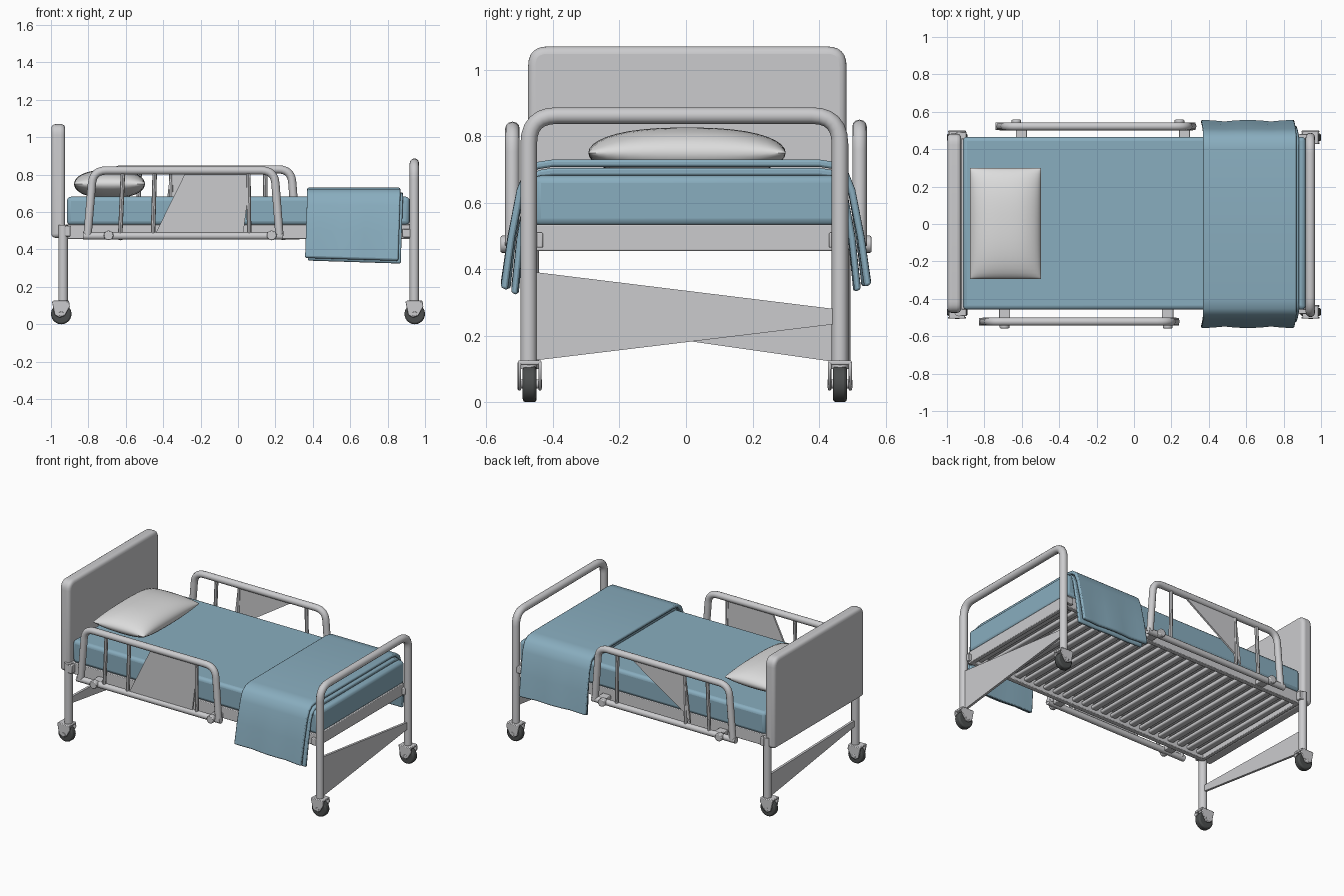
import bpy, bmesh, math
from mathutils import Vector

if "Cube" in bpy.data.objects:
    bpy.data.objects.remove(bpy.data.objects["Cube"])


def material(name, rgb):
    m = bpy.data.materials.new(name)
    m.diffuse_color = (*rgb, 1)
    m.use_nodes = True
    m.node_tree.nodes["Principled BSDF"].inputs["Base Color"].default_value = m.diffuse_color
    return m


GREY = material("light grey metal", (0.6, 0.6, 0.615))
WHITE = material("pillow white", (0.72, 0.72, 0.72))
BLUE = material("bedding blue", (0.25, 0.42, 0.52))
DARK = material("wheel rubber", (0.07, 0.075, 0.075))


def finish(bm, name, mat, bevel=0, segs=2, smooth=True):
    bmesh.ops.recalc_face_normals(bm, faces=bm.faces)
    me = bpy.data.meshes.new(name)
    bm.to_mesh(me)
    bm.free()
    ob = bpy.data.objects.new(name, me)
    bpy.context.collection.objects.link(ob)
    me.materials.append(mat)
    bpy.ops.object.select_all(action='DESELECT')
    ob.select_set(True)
    bpy.context.view_layer.objects.active = ob
    if bevel:
        b = ob.modifiers.new("bevel", 'BEVEL')
        b.width, b.segments, b.limit_method = bevel, segs, 'ANGLE'
        b.angle_limit = math.radians(40)
    if smooth:
        bpy.ops.object.shade_smooth_by_angle(angle=math.radians(40))
    return ob


def loft(bm, rings, cap=True, closed=False):
    vs = [[bm.verts.new(p) for p in r] for r in rings]
    n = len(vs[0])
    for i in range(len(vs) if closed else len(vs) - 1):
        a, b = vs[i], vs[(i + 1) % len(vs)]
        for j in range(n):
            bm.faces.new((a[j], a[(j + 1) % n], b[(j + 1) % n], b[j]))
    if cap:
        bm.faces.new(vs[0])
        bm.faces.new(vs[-1])


def box(name, x, y, z, mat, bevel=0.004, segs=2):
    bm = bmesh.new()
    loft(bm, [[(x[0], y[0], k), (x[1], y[0], k), (x[1], y[1], k), (x[0], y[1], k)] for k in z])
    return finish(bm, name, mat, bevel, segs)


def fillet(pts, r, n=6):
    """Round the inner corners of an open path."""
    pts = [Vector(p) for p in pts]
    out = [pts[0]]
    for a, b, c in zip(pts, pts[1:], pts[2:]):
        p, q = b + (a - b).normalized() * r, b + (c - b).normalized() * r
        for i in range(n + 1):
            t = i / n
            out.append(p * (1 - t) ** 2 + b * 2 * t * (1 - t) + q * t * t)
    return out + [pts[-1]]


def tube(name, pts, r, mat=GREY, sides=12):
    pts = [Vector(p) for p in pts]
    # every path lies in a plane of constant x or constant y
    nrm = Vector((1, 0, 0)) if all(abs(p.x - pts[0].x) < 1e-6 for p in pts) else Vector((0, 1, 0))
    rings = []
    for i, p in enumerate(pts):
        t = (pts[min(i + 1, len(pts) - 1)] - pts[max(i - 1, 0)]).normalized()
        s = t.cross(nrm)
        rings.append([p + r * (math.cos(a) * nrm + math.sin(a) * s)
                      for a in (2 * math.pi * k / sides for k in range(sides))])
    bm = bmesh.new()
    loft(bm, rings)
    return finish(bm, name, mat)


def plate(name, pts, axis, at, thick, mat=GREY, bevel=0, segs=2):
    """Flat outline (x,z) facing y, or (y,z) facing x."""
    bm = bmesh.new()
    loft(bm, [[(d, p[0], p[1]) if axis == 'x' else (p[0], d, p[1]) for p in pts]
              for d in (at - thick / 2, at + thick / 2)])
    return finish(bm, name, mat, bevel, segs)


def knob(name, x, y, z, r, depth, mat=GREY, sides=16, bevel=0.005):
    return plate(name, [(x + r * math.cos(2 * math.pi * k / sides), z + r * math.sin(2 * math.pi * k / sides))
                        for k in range(sides)], 'y', y, depth, mat, bevel)


# Headboard and its legs
outline = fillet([(-0.475, 0.462, 0), (-0.475, 1.07, 0), (0.483, 1.07, 0), (0.483, 0.462, 0)], 0.06)
plate("headboard", [p[:2] for p in outline], 'x', -0.961, 0.074, GREY, 0.022, 4)
for s, side in ((-1, "front"), (1, "back")):
    tube(f"head_leg_{side}", [(-0.935, s * 0.468, 0.1), (-0.935, s * 0.468, 0.53)], 0.026)
    box(f"head_bracket_{side}", (-0.925, -0.895), sorted((s * 0.44, s * 0.492)), (0.47, 0.525), GREY)
    box(f"foot_bracket_{side}", (0.88, 0.94), sorted((s * 0.43, s * 0.48)), (0.465, 0.51), GREY)

# Foot hoop
hoop = fillet([(0.943, -0.473, 0.1), (0.943, -0.473, 0.862), (0.943, 0.463, 0.862), (0.943, 0.463, 0.1)], 0.085)
tube("foot_hoop", hoop, 0.025)

# Tapered brace panels between the legs
plate("foot_brace", [(-0.46, 0.125), (0.45, 0.235), (0.45, 0.28), (-0.46, 0.392)], 'x', 0.943, 0.016)
plate("head_brace", [(-0.455, 0.25), (0.455, 0.12), (0.455, 0.27), (-0.455, 0.29)], 'x', -0.935, 0.016)

# Casters
for x, end in ((-0.945, "head"), (0.945, "foot")):
    for y, side in ((-0.47, "front"), (0.463, "back")):
        tag = f"{end}_{side}"
        knob(f"caster_wheel_{tag}", x, y, 0.055, 0.055, 0.042, DARK, 24, 0.009)
        knob(f"caster_hub_{tag}", x, y, 0.055, 0.014, 0.075, GREY, 12, 0.003)
        for d in (-1, 1):
            plate(f"caster_fork_{tag}_{'inner' if d * y < 0 else 'outer'}",
                  [(x - 0.05, 0.122), (x - 0.035, 0.05), (x - 0.008, 0.035), (x + 0.018, 0.045),
                   (x + 0.046, 0.095), (x + 0.042, 0.122)], 'y', y + d * 0.031, 0.01, GREY, 0.003)
        box(f"caster_cap_{tag}", (x - 0.045, x + 0.042), (y - 0.035, y + 0.035), (0.112, 0.126), GREY)

# Bed frame and slats
for s, side in ((-1, "front"), (1, "back")):
    box(f"frame_side_{side}", (-0.925, 0.92), sorted((s * 0.425, s * 0.458)), (0.455, 0.532), GREY)
box("frame_end_head", (-0.925, -0.9), (-0.44, 0.44), (0.455, 0.532), GREY)
box("frame_end_foot", (0.89, 0.92), (-0.45, 0.44), (0.455, 0.535), GREY)
box("frame_deck", (-0.9, 0.89), (-0.43, 0.43), (0.515, 0.531), GREY)
for i in range(24):
    x = -0.87 + i * 1.73 / 23
    box(f"slat_{i + 1}", (x - 0.022, x + 0.022), (-0.43, 0.43), (0.475, 0.5), GREY, 0.008)

# Mattress
box("mattress", (-0.915, 0.918), (-0.458, 0.466), (0.53, 0.682), BLUE, 0.022, 3)

# Pillow
N = 20
bm = bmesh.new()
for s in (-1, 1):
    g = []
    for i in range(N + 1):
        u = math.sin(math.pi * (i / N - 0.5))
        row = []
        for j in range(N + 1):
            v = math.sin(math.pi * (j / N - 0.5))
            h = 0.076 * max(0, (1 - abs(u) ** 2.5) * (1 - abs(v) ** 2.5)) ** 0.5
            row.append(bm.verts.new((-0.687 + 0.19 * u, 0.003 + 0.297 * v, 0.75 + s * h)))
        g.append(row)
    for i in range(N):
        for j in range(N):
            bm.faces.new((g[i][j], g[i + 1][j], g[i + 1][j + 1], g[i][j + 1]))
bmesh.ops.remove_doubles(bm, verts=bm.verts, dist=1e-4)
finish(bm, "pillow", WHITE)


# Folded blanket: two layers draped over the foot of the mattress
def blanket(name, half, x0, x1, flare):
    sect = half + [(-y, z) for y, z in reversed(half)]
    rings = []
    for k in range(9):
        t = k / 8
        f = flare * math.cos(2 * math.pi * t)
        ring = []
        for y, z in sect:
            low = max(0, 0.68 - z) / 0.34
            tilt = -0.016 * t * low if y < 0 else -0.006 * t * low
            ring.append((x0 + (x1 - x0) * t - 0.012 * low, y + math.copysign(f * low, y), z + tilt))
        rings.append(ring)
    bm = bmesh.new()
    loft(bm, rings)
    return finish(bm, name, BLUE, 0.007)


blanket("blanket_outer_layer",
        [(0.40, 0.73), (0.452, 0.722), (0.487, 0.695), (0.508, 0.64), (0.532, 0.5), (0.549, 0.36),
         (0.528, 0.352), (0.511, 0.5), (0.488, 0.63), (0.47, 0.68), (0.445, 0.701), (0.40, 0.708)],
        0.37, 0.868, 0.009)
blanket("blanket_inner_layer",
        [(0.40, 0.705), (0.443, 0.698), (0.467, 0.676), (0.485, 0.63), (0.507, 0.5), (0.522, 0.345),
         (0.503, 0.338), (0.487, 0.5), (0.47, 0.62), (0.462, 0.66), (0.44, 0.677), (0.40, 0.681)],
        0.385, 0.882, 0.004)

# Side guard rails, the back one sits a little nearer the foot
for y, dx, top, side in ((-0.522, 0, 0.822, "front"), (0.522, 0.09, 0.828, "back")):
    path = fillet([(-0.805 + dx, y, 0.47), (-0.775 + dx, y, top), (0.195 + dx, y, top), (0.222 + dx, y, 0.47)], 0.07)
    tube(f"guard_hoop_{side}", path, 0.022)
    tube(f"guard_bottom_bar_{side}", [(-0.83 + dx, y, 0.472), (0.24 + dx, y, 0.472)], 0.02)
    for i, (xb, xt) in enumerate(((-0.63, -0.615), (-0.455, -0.445), (0.06, 0.055))):
        tube(f"guard_post_{side}_{i + 1}", [(xb + dx, y, 0.472), (xt + dx, y, top)], 0.012, GREY, 8)
    for i, x in enumerate((-0.692, 0.18)):
        knob(f"guard_knob_{side}_{i + 1}", x + dx * 0.7, y * 1.035, 0.475, 0.026, 0.035)
        box(f"guard_mount_{side}_{i + 1}", (x + dx - 0.03, x + dx + 0.03),
            sorted((math.copysign(0.45, y), math.copysign(0.515, y))), (0.46, 0.49), GREY)
plate("guard_panel_front", [(-0.455, 0.457), (0.025, 0.457), (0.07, 0.822), (-0.275, 0.822)], 'y', -0.522, 0.012)
plate("guard_panel_back", [(-0.40, 0.50), (-0.355, 0.56), (0.06, 0.828), (-0.36, 0.828)], 'y', 0.522, 0.012)
